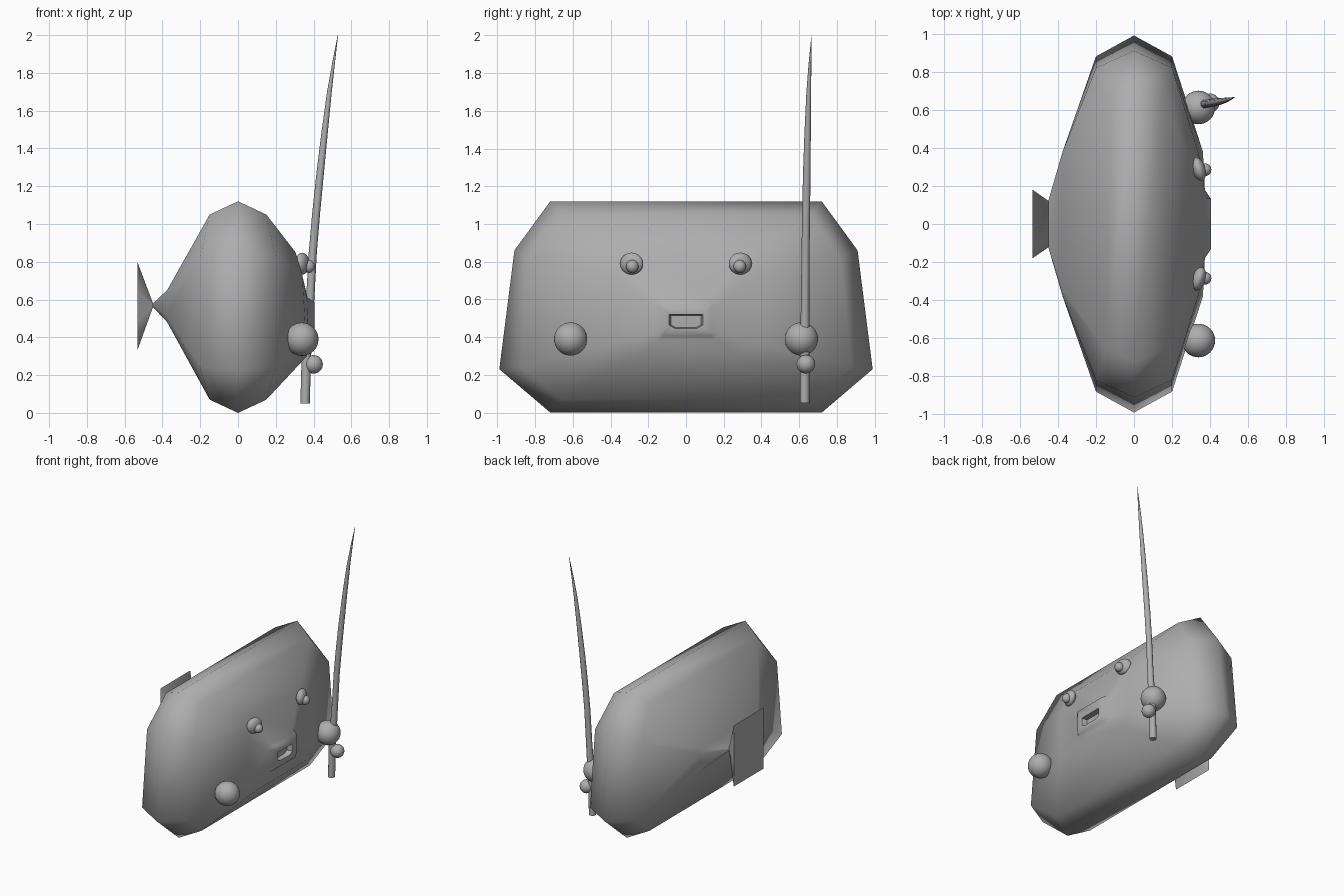
import bpy, bmesh, math

grey = bpy.data.materials.new("grey")
grey.diffuse_color = (0.42, 0.42, 0.42, 1)


def finish(obj, angle=60):
    obj.data.materials.clear()
    obj.data.materials.append(grey)
    bpy.ops.object.select_all(action='DESELECT')
    obj.select_set(True)
    bpy.context.view_layer.objects.active = obj
    bpy.ops.object.shade_smooth_by_angle(angle=math.radians(angle))


def loft(name, rings, angle=60):
    """Skin a list of equal-length closed rings and cap both ends."""
    bm = bmesh.new()
    vr = [[bm.verts.new(p) for p in r] for r in rings]
    n = len(rings[0])
    for a, b in zip(vr, vr[1:]):
        for i in range(n):
            j = (i + 1) % n
            bm.faces.new((a[i], a[j], b[j], b[i]))
    bm.faces.new(vr[0][::-1])
    bm.faces.new(vr[-1])
    bmesh.ops.recalc_face_normals(bm, faces=bm.faces)
    me = bpy.data.meshes.new(name)
    bm.to_mesh(me)
    bm.free()
    obj = bpy.data.objects.new(name, me)
    bpy.context.collection.objects.link(obj)
    finish(obj, angle)


def ball(name, loc, size, turn=0):
    bpy.ops.mesh.primitive_uv_sphere_add(segments=32, ring_count=16, radius=1,
                                         location=loc, rotation=(0, 0, turn))
    obj = bpy.context.object
    obj.name = name
    obj.scale = size
    finish(obj)


# Body: half rings (x, y, z) from top to bottom, mirrored in y, tail to mouth
half_rings = [
    # tail fan end, pinched neck
    [(-.533, .18, .80), (-.533, .18, .65), (-.533, .18, .48), (-.533, .18, .33)],
    [(-.45, .12, .58), (-.45, .122, .575), (-.45, .122, .565), (-.45, .12, .56)],
    # back
    [(-.375, .34, .65), (-.375, .38, .62), (-.375, .38, .51), (-.375, .34, .48)],
    [(-.15, .66, 1.05), (-.20, .82, .82), (-.20, .88, .24), (-.15, .66, .07)],
    # widest outline
    [(0, .72, 1.12), (0, .91, .86), (0, .99, .23), (0, .72, 0)],
    # front
    [(.15, .66, 1.05), (.20, .82, .82), (.20, .88, .24), (.15, .66, .07)],
    [(.305, .32, .85), (.34, .37, .73), (.362, .38, .37), (.365, .27, .30)],
    # lips and mouth hollow
    [(.368, .14, .61), (.372, .18, .57), (.372, .18, .42), (.372, .15, .385)],
    [(.405, .13, .587), (.405, .13, .56), (.405, .13, .43), (.40, .125, .405)],
    [(.40, .09, .52), (.40, .09, .51), (.40, .09, .465), (.40, .06, .447)],
    [(.36, .08, .515), (.36, .08, .505), (.36, .08, .465), (.36, .05, .45)],
]
loft("body", [h + [(x, -y, z) for x, y, z in reversed(h)] for h in half_rings])

# Eyes, pupils and hands on both sides
for side, tag in ((1, "left"), (-1, "right")):
    ball("eye_" + tag, (.34, .288 * side, .79), (.035, .063, .058), .3 * side)
    ball("pupil_" + tag, (.374, .285 * side, .775), (.032, .033, .034))
    ball("hand_" + tag, (.338, .612 * side, .39), (.088, .088, .088))
ball("thumb", (.40, .636, .257), (.049, .049, .049))

# Curved tapering blade with its handle: x, y, z, radius
path = [(.355, .63, .05, .025), (.362, .63, .30, .025), (.372, .631, .45, .024),
        (.382, .632, .60, .022), (.396, .634, .85, .0215), (.413, .637, 1.05, .021),
        (.433, .640, 1.25, .020), (.458, .645, 1.48, .017), (.484, .651, 1.70, .0125),
        (.507, .658, 1.86, .007), (.529, .666, 2.0, .001)]
loft("blade", [[(x + r * math.cos(k * math.tau / 12), y + r * math.sin(k * math.tau / 12), z)
                for k in range(12)] for x, y, z, r in path])
